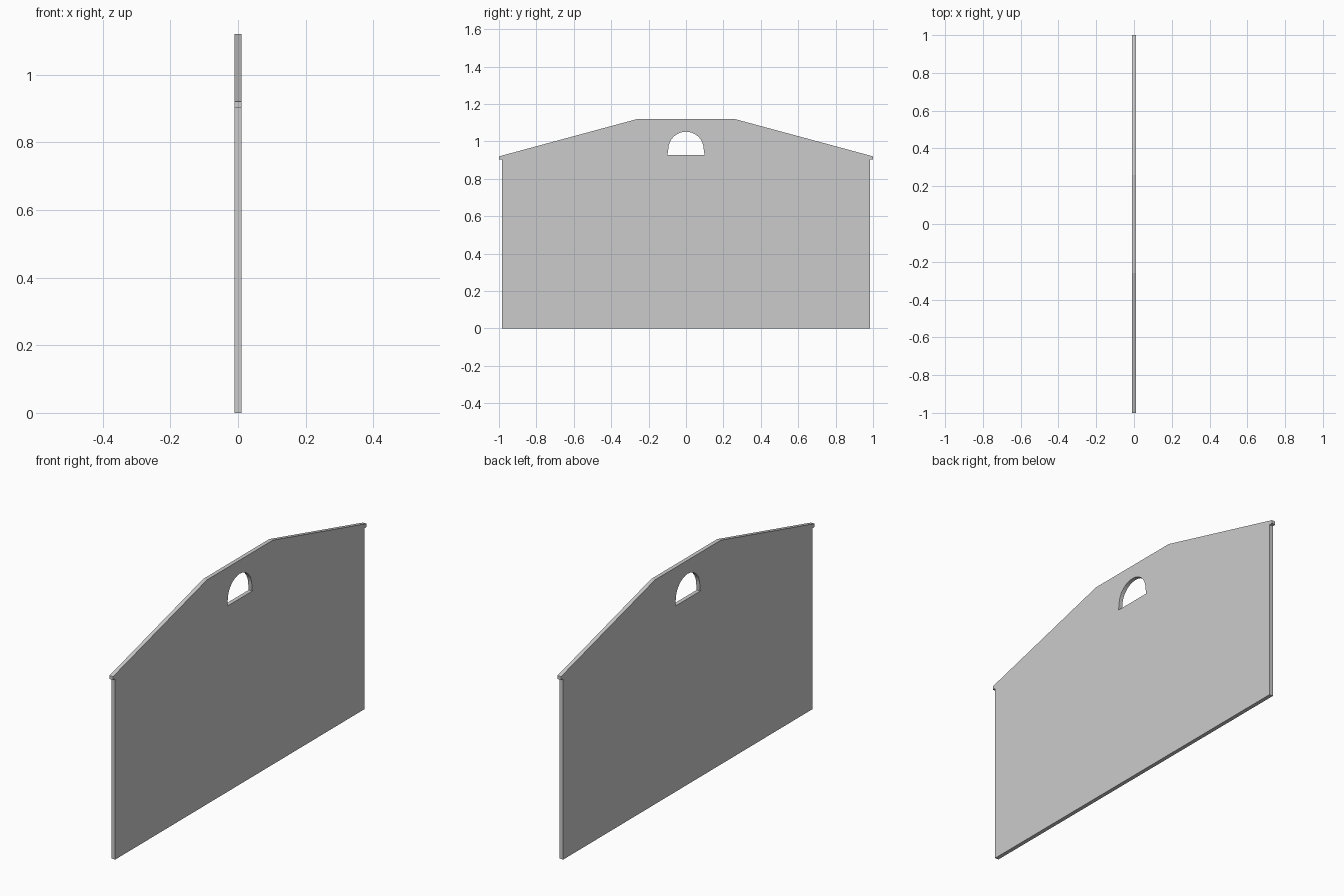
import bpy
from math import pi, sin, cos

if "Cube" in bpy.data.objects:
    bpy.data.objects.remove(bpy.data.objects["Cube"])

HALF_THICKNESS = 0.01


def add_loop(curve, points):
    spline = curve.splines.new('POLY')
    spline.points.add(len(points) - 1)
    for p, (u, v) in zip(spline.points, points):
        p.co = (u, v, 0, 1)
    spline.use_cyclic_u = True


curve = bpy.data.curves.new("gable_wall", 'CURVE')
curve.dimensions = '2D'
curve.fill_mode = 'BOTH'
curve.extrude = HALF_THICKNESS

# Wall outline: right half with eave lip, mirrored to the left
half = [(0.983, 0), (0.983, 0.903), (1, 0.903), (1, 0.92), (0.26, 1.12)]
add_loop(curve, half + [(-y, z) for y, z in reversed(half)])

# Arched window opening
segments = 16
arch = [(0.095 * cos(pi * i / segments), 0.957 + 0.095 * sin(pi * i / segments))
        for i in range(segments + 1)]
add_loop(curve, [(0.099, 0.928)] + arch + [(-0.099, 0.928)])

# Stand the profile up in the YZ plane and turn it into a mesh
wall = bpy.data.objects.new("gable_wall", curve)
bpy.context.collection.objects.link(wall)
wall.rotation_euler = (pi / 2, 0, pi / 2)
bpy.context.view_layer.objects.active = wall
wall.select_set(True)
bpy.ops.object.convert(target='MESH')
bpy.ops.object.transform_apply(location=False, rotation=True, scale=False)
bpy.ops.object.shade_flat()
